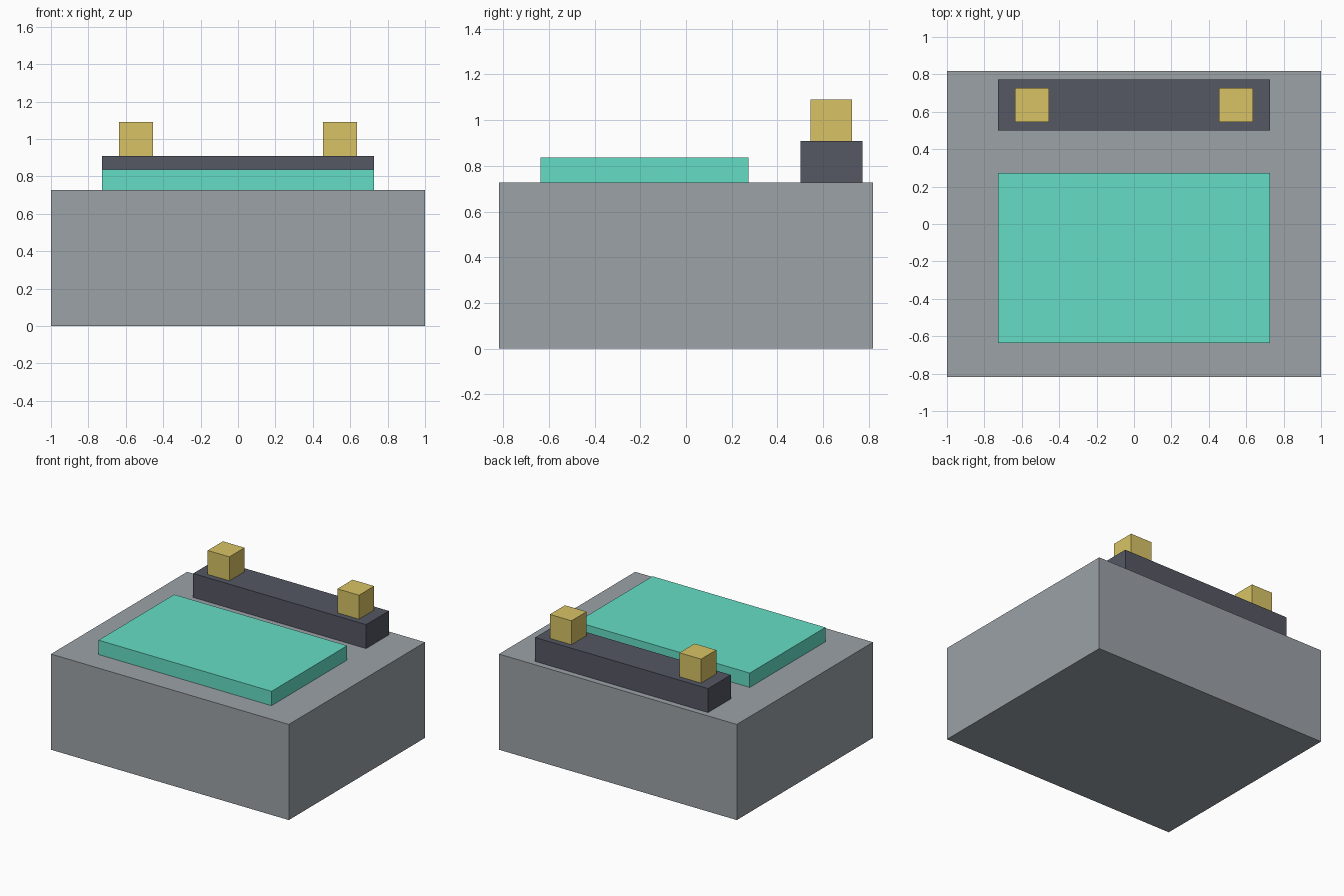
import bpy

if "Cube" in bpy.data.objects:
    bpy.data.objects.remove(bpy.data.objects["Cube"])


def material(name, rgb):
    mat = bpy.data.materials.new(name)
    mat.diffuse_color = (*rgb, 1.0)
    mat.use_nodes = True
    mat.node_tree.nodes["Principled BSDF"].inputs["Base Color"].default_value = mat.diffuse_color
    return mat


def box(name, x, y, z, mat):
    """Box from (min, max) pairs along each axis."""
    spans = (x, y, z)
    bpy.ops.mesh.primitive_cube_add(size=1, location=[(a + b) / 2 for a, b in spans])
    obj = bpy.context.object
    obj.name = name
    obj.scale = [b - a for a, b in spans]
    bpy.ops.object.transform_apply(location=False, rotation=False, scale=True)
    obj.data.materials.append(mat)
    return obj


grey = material("body_grey", (0.33, 0.36, 0.39))
teal = material("panel_teal", (0.13, 0.73, 0.56))
dark = material("rail_dark", (0.09, 0.095, 0.125))
gold = material("knob_yellow", (0.69, 0.55, 0.13))

BODY_TOP = 0.727
RAIL_TOP = 0.909

# Main body block
box("body", (-1, 1), (-0.818, 0.818), (0, BODY_TOP), grey)

# Raised panel on the front part of the top
box("top_panel", (-0.727, 0.727), (-0.636, 0.273), (BODY_TOP, 0.836), teal)

# Rail along the back edge
box("back_rail", (-0.727, 0.727), (0.5, 0.773), (BODY_TOP, RAIL_TOP), dark)

# Pair of cube knobs on the rail
for side, cx in (("left", -0.545), ("right", 0.545)):
    box(f"knob_{side}", (cx - 0.091, cx + 0.091), (0.545, 0.727),
        (RAIL_TOP, 1.091), gold)
